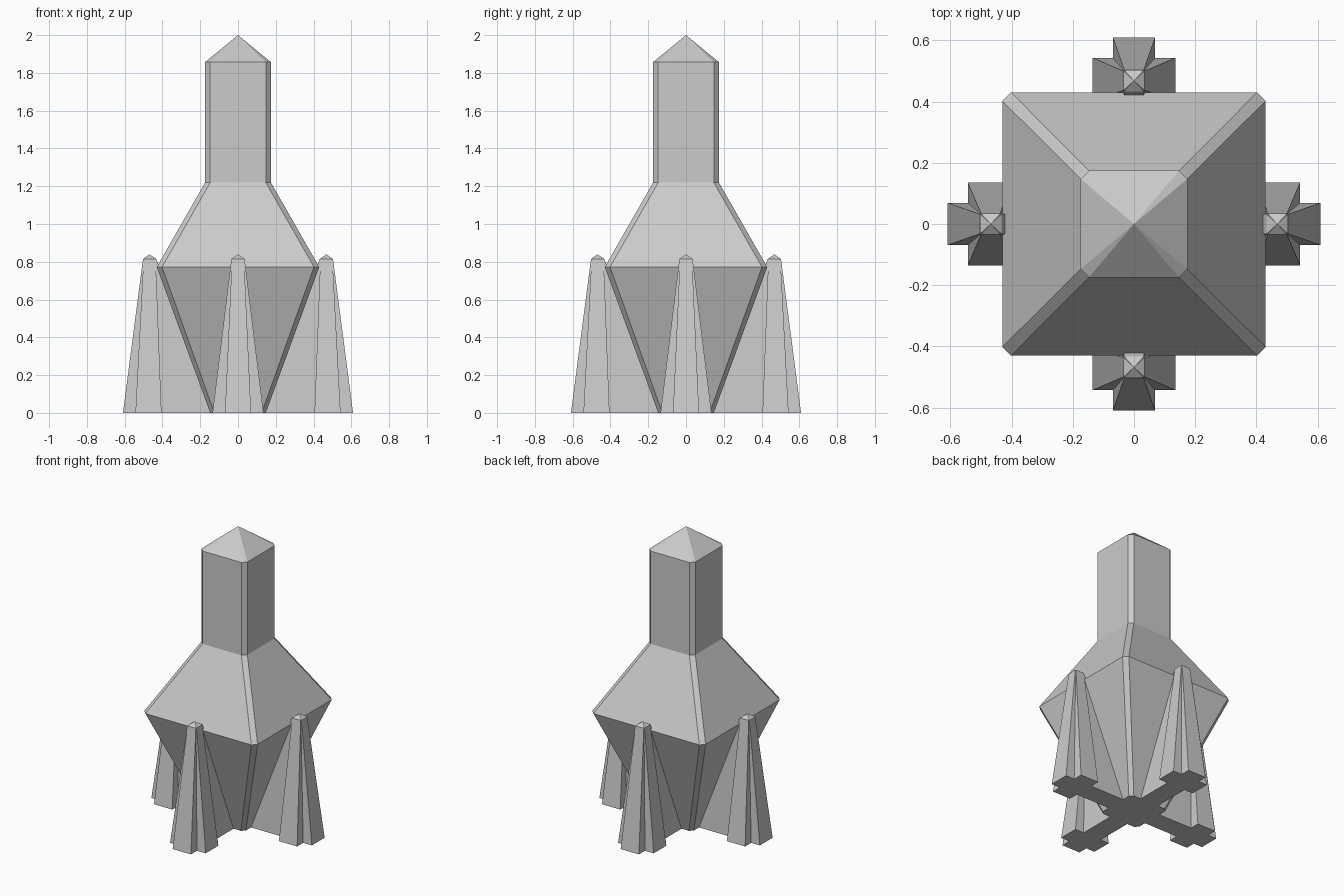
import bpy, bmesh, math
from mathutils import Matrix

if "Cube" in bpy.data.objects:
    bpy.data.objects.remove(bpy.data.objects["Cube"])

grey = bpy.data.materials.new("light_grey")
grey.diffuse_color = (0.6, 0.6, 0.6, 1)
grey.use_nodes = True
grey.node_tree.nodes["Principled BSDF"].inputs["Base Color"].default_value = grey.diffuse_color


def loft(name, rings, apex):
    """Skin stacked rings of points, flat below and pointed above."""
    bm = bmesh.new()
    loops = [[bm.verts.new(p) for p in ring] for ring in rings]
    n = len(loops[0])
    bm.faces.new(loops[0][::-1])
    for low, high in zip(loops, loops[1:]):
        for i in range(n):
            j = (i + 1) % n
            bm.faces.new((low[i], low[j], high[j], high[i]))
    tip = bm.verts.new(apex)
    for i in range(n):
        bm.faces.new((loops[-1][i], loops[-1][(i + 1) % n], tip))
    bmesh.ops.recalc_face_normals(bm, faces=bm.faces)
    mesh = bpy.data.meshes.new(name)
    bm.to_mesh(mesh)
    bm.free()
    mesh.materials.append(grey)
    obj = bpy.data.objects.new(name, mesh)
    bpy.context.collection.objects.link(obj)
    return obj


def chamfered_square(half, cut, z):
    s = half - cut
    return [(half, -s, z), (half, s, z), (s, half, z), (-s, half, z),
            (-half, s, z), (-half, -s, z), (-s, -half, z), (s, -half, z)]


def plus_section(centre, a, b, inner, z):
    """Plus shape whose inward arm reaches to radius inner."""
    c = centre
    return [(c + b, -a, z), (c + b, a, z), (c + a, a, z), (c + a, b, z),
            (c - a, b, z), (c - a, a, z), (inner, a, z), (inner, -a, z),
            (c - a, -a, z), (c - a, -b, z), (c + a, -b, z), (c + a, -a, z)]


# Body: tapered base, sloped shoulder, straight neck and pointed cap
loft("tower_body", [chamfered_square(0.147, 0.022, 0),
                    chamfered_square(0.43, 0.028, 0.772),
                    chamfered_square(0.174, 0.027, 1.22),
                    chamfered_square(0.174, 0.027, 1.857)], (0, 0, 2.0))

# Four cross-shaped tapering buttresses, webbed into the body
for k, side in enumerate(("right", "back", "left", "front")):
    fin = loft(side + "_buttress",
               [plus_section(0.474, 0.069, 0.135, 0.10, 0),
                plus_section(0.468, 0.032, 0.035, 0.433, 0.815)],
               (0.468, 0, 0.84))
    fin.data.transform(Matrix.Rotation(k * math.pi / 2, 4, 'Z'))
